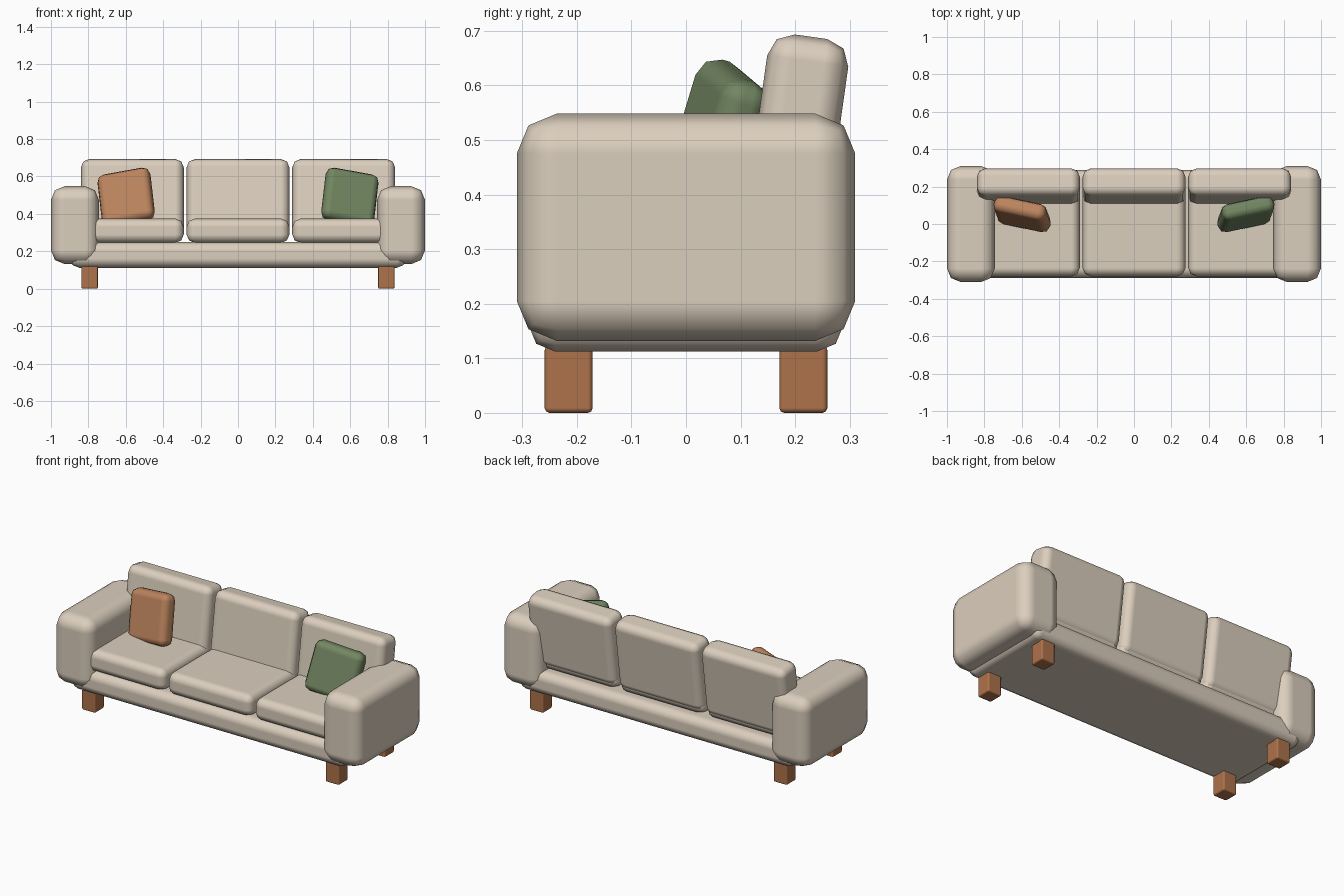
import bpy
from math import radians

if "Cube" in bpy.data.objects:
    bpy.data.objects.remove(bpy.data.objects["Cube"])


def material(name, rgb):
    m = bpy.data.materials.new(name)
    m.diffuse_color = (*rgb, 1)
    m.use_nodes = True
    m.node_tree.nodes["Principled BSDF"].inputs["Base Color"].default_value = m.diffuse_color
    return m


fabric = material("cream_fabric", (0.71, 0.62, 0.51))
wood = material("wood", (0.42, 0.17, 0.07))
rust = material("rust_fabric", (0.50, 0.23, 0.11))
green = material("green_fabric", (0.17, 0.24, 0.12))


def soft_box(name, center, size, bevel, mat, rot=(0, 0, 0), segments=2):
    """Box with rounded edges and smooth shading."""
    bpy.ops.mesh.primitive_cube_add(size=1, location=center)
    ob = bpy.context.object
    ob.name = name
    ob.scale = size
    bpy.ops.object.transform_apply(location=False, rotation=False, scale=True)
    ob.rotation_euler = [radians(a) for a in rot]
    ob.data.materials.append(mat)
    for p in ob.data.polygons:
        p.use_smooth = True
    mod = ob.modifiers.new("rounding", 'BEVEL')
    mod.width = bevel
    mod.segments = segments
    mod.harden_normals = True
    return ob


# Base platform
soft_box("base", (0, 0, 0.181), (1.80, 0.578, 0.138), 0.05, fabric)

# Seat and back cushions
for label, x in (("left", -0.565), ("middle", 0), ("right", 0.565)):
    soft_box(f"seat_cushion_{label}", (x, -0.02, 0.31), (0.55, 0.52, 0.13), 0.045, fabric)
    soft_box(f"back_cushion_{label}", (x, 0.20, 0.481), (0.55, 0.15, 0.42), 0.045, fabric,
             rot=(-8, 0, 0))

# Arms, legs and throw pillows, mirrored left and right
for label, s, pillow_mat in (("left", -1, rust), ("right", 1, green)):
    soft_box(f"arm_{label}", (s * 0.872, 0, 0.34), (0.256, 0.62, 0.416), 0.073, fabric)
    for end, y in (("front", -0.215), ("back", 0.215)):
        soft_box(f"{end}_leg_{label}", (s * 0.793, y, 0.062), (0.088, 0.088, 0.124), 0.009, wood)
    soft_box(f"pillow_{label}", (s * 0.598, 0.053, 0.489), (0.29, 0.095, 0.29), 0.04, pillow_mat,
             rot=(-15, s * 10, s * 12))
